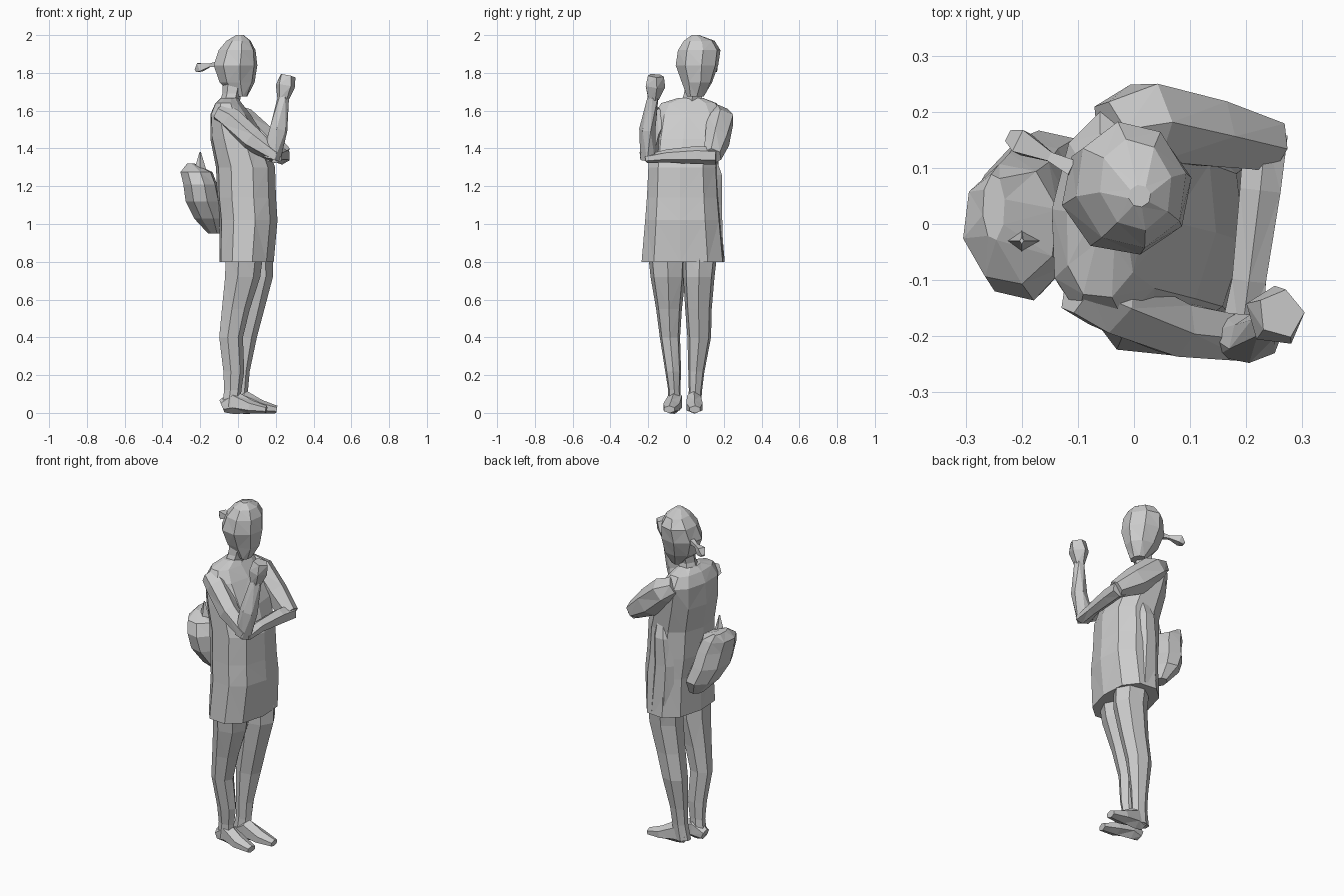
import bpy, bmesh, math
from mathutils import Vector


def skin(name, rings):
    """Join point rings into a closed, faceted mesh."""
    bm = bmesh.new()
    rows = [[bm.verts.new(p) for p in r] for r in rings]
    n = len(rows[0])
    for a, b in zip(rows, rows[1:]):
        for i in range(n):
            j = (i + 1) % n
            bm.faces.new((a[i], a[j], b[j], b[i]))
    bm.faces.new(rows[0][::-1])
    bm.faces.new(rows[-1])
    bmesh.ops.triangulate(bm, faces=bm.faces[:])
    bmesh.ops.recalc_face_normals(bm, faces=bm.faces[:])
    me = bpy.data.meshes.new(name)
    bm.to_mesh(me)
    bm.free()
    ob = bpy.data.objects.new(name, me)
    bpy.context.collection.objects.link(ob)
    return ob


def stack(name, levels, n=8, yaw=0, box=1.0, phase=0.0):
    """Horizontal sections: (x, y, z, half width x, half width y)."""
    k = math.radians(yaw)
    rings = []
    for x, y, z, rx, ry in levels:
        ring = []
        for i in range(n):
            t = 2 * math.pi * (i + phase) / n
            c, s = math.cos(t), math.sin(t)
            px = rx * math.copysign(abs(c) ** box, c)
            py = ry * math.copysign(abs(s) ** box, s)
            ring.append((x + px * math.cos(k) - py * math.sin(k),
                         y + px * math.sin(k) + py * math.cos(k), z))
        rings.append(ring)
    return skin(name, rings)


def tube(name, path, n=6):
    """Sections square to a path: (x, y, z, side radius, up radius)."""
    pts = [Vector(p[:3]) for p in path]
    rings = []
    for i, p in enumerate(path):
        t = (pts[min(i + 1, len(pts) - 1)] - pts[max(i - 1, 0)]).normalized()
        u = Vector((0, 0, 1)).cross(t).normalized()
        v = t.cross(u)
        rings.append([pts[i] + u * p[3] * math.cos(a) + v * p[4] * math.sin(a)
                      for a in (2 * math.pi * (j + .5) / n for j in range(n))])
    return skin(name, rings)


# Long shirt, flared to the hem
stack("shirt", [
    (.045, -.015, .80, .145, .225), (.055, -.015, 1.02, .155, .205),
    (.045, -.015, 1.14, .157, .195), (.04, -.015, 1.30, .157, .187),
    (.00, .0, 1.45, .147, .19), (-.04, .015, 1.58, .107, .19),
    (-.05, .015, 1.64, .07, .15), (-.045, .025, 1.668, .045, .065)],
    n=10, yaw=-6, box=.85)
# Loose fold on the left side of the shirt
stack("shirt_fold", [
    (.06, .13, 1.36, .03, .03), (.045, .155, 1.26, .055, .04),
    (.035, .155, 1.10, .065, .04), (.05, .15, .82, .075, .055)], n=6)

# Neck, head, fringe and ponytail
stack("neck", [(-.05, .03, 1.62, .055, .075), (-.033, .035, 1.69, .05, .052),
               (-.02, .048, 1.77, .06, .06)], n=6)
stack("head", [
    (.015, .05, 1.675, .035, .045), (-.005, .058, 1.75, .095, .082),
    (-.013, .058, 1.84, .118, .115), (-.005, .07, 1.92, .1, .115),
    (.003, .07, 1.97, .065, .083), (.01, .05, 2.0, .02, .02)], n=8, yaw=12)
tube("ponytail", [(-.11, .10, 1.845, .02, .02), (-.15, .12, 1.84, .012, .012),
                  (-.20, .145, 1.83, .03, .032), (-.22, .155, 1.81, .015, .012)], n=4)

# Raised right arm
tube("right_upper_arm", [(-.10, -.11, 1.59, .055, .05), (-.04, -.135, 1.555, .065, .065),
                         (.07, -.185, 1.45, .055, .065), (.20, -.205, 1.36, .045, .04)])
tube("right_forearm", [(.175, -.20, 1.345, .045, .05), (.215, -.205, 1.50, .042, .05),
                       (.24, -.175, 1.67, .03, .032)])
tube("right_hand", [(.238, -.175, 1.66, .03, .032), (.25, -.165, 1.73, .057, .052),
                    (.262, -.16, 1.785, .045, .043)], n=5)

# Left arm folded across to hold the right elbow
tube("left_upper_arm", [(-.04, .16, 1.59, .065, .05), (.02, .18, 1.55, .08, .075),
                        (.13, .165, 1.445, .068, .08), (.245, .14, 1.36, .05, .05)])
tube("left_forearm", [(.235, .16, 1.36, .045, .045), (.225, .06, 1.365, .042, .048),
                      (.205, -.10, 1.36, .035, .035), (.19, -.21, 1.345, .045, .022)])

# Legs, meeting above the knee
stack("right_leg", [
    (-.04, -.06, .03, .05, .035), (-.03, -.062, .12, .048, .033),
    (-.025, -.068, .22, .058, .043), (-.04, -.085, .40, .066, .055),
    (-.015, -.09, .55, .078, .07), (.02, -.095, .72, .098, .095),
    (.03, -.10, .86, .105, .105)], n=7)
stack("left_leg", [
    (-.005, .045, .03, .055, .035), (.005, .05, .12, .048, .036),
    (.01, .055, .22, .052, .044), (.025, .07, .40, .075, .064),
    (.055, .066, .55, .085, .072), (.085, .068, .72, .10, .085),
    (.08, .075, .86, .105, .095)], n=7)

# Feet, same pattern for both
for side, x, y, turn in (("right", -.085, -.058, -.03), ("left", -.03, .042, .005)):
    tube(side + "_foot", [
        (x, y, .035, .032, .035), (x + .06, y, .06, .042, .065),
        (x + .15, y + turn * .6, .032, .05, .037),
        (x + .235, y + turn, .018, .032, .02)])

# Bag resting against the back, with a strap end
stack("bag", [
    (-.12, .07, .95, .04, .05), (-.15, .05, 1.03, .085, .12),
    (-.185, .015, 1.12, .095, .14), (-.20, -.005, 1.21, .092, .135),
    (-.22, .0, 1.275, .087, .11), (-.25, .03, 1.32, .02, .06)], n=8, phase=.3)
stack("strap_end", [(-.20, -.03, 1.26, .04, .025), (-.20, -.03, 1.38, .004, .006)], n=4)
